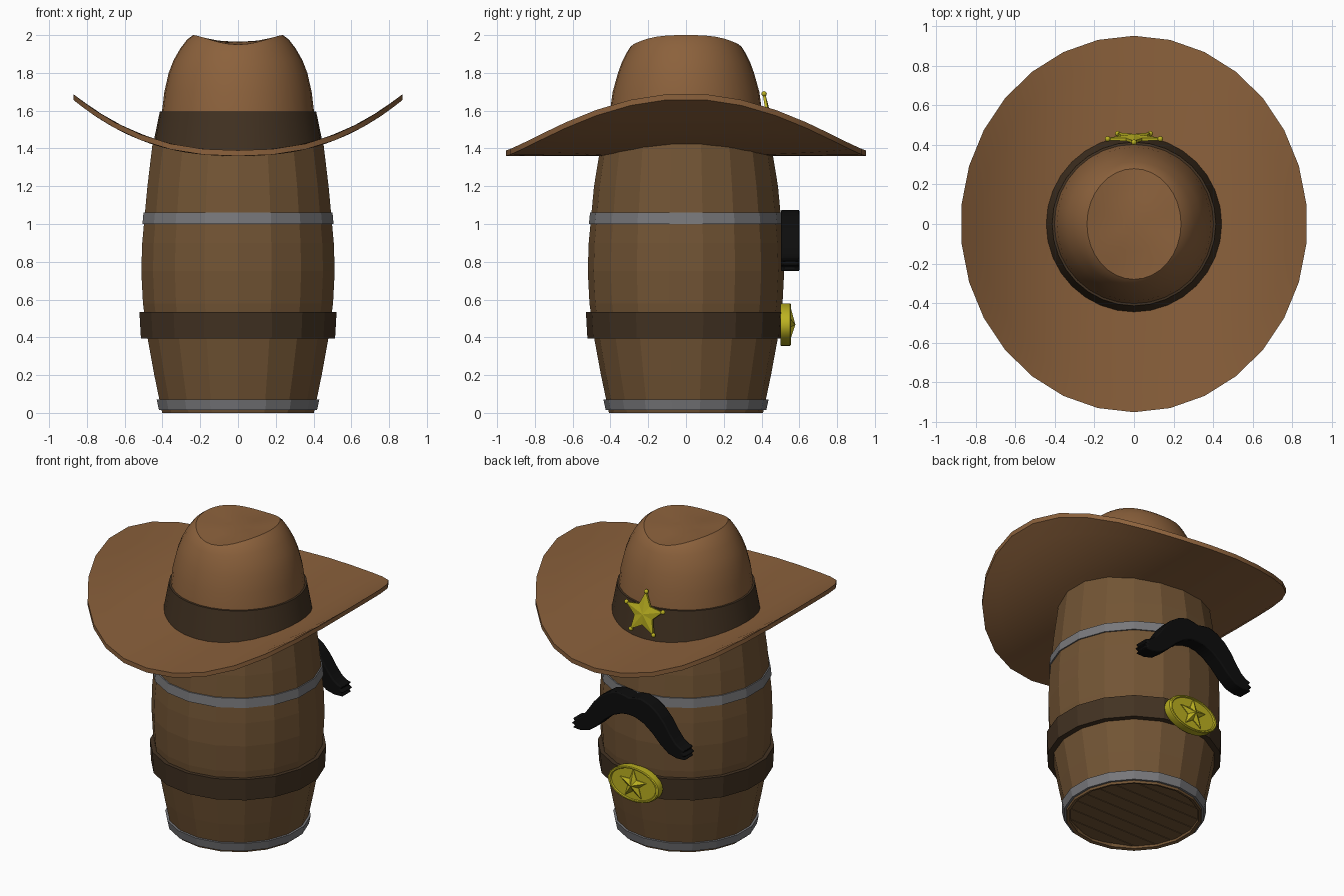
import bpy, bmesh
from math import sin, cos, pi, sqrt, radians
from mathutils import Matrix, Vector

if "Cube" in bpy.data.objects:
    bpy.data.objects.remove(bpy.data.objects["Cube"])


def material(name, rgb):
    m = bpy.data.materials.new(name)
    m.diffuse_color = (*rgb, 1)
    m.use_nodes = True
    m.node_tree.nodes["Principled BSDF"].inputs["Base Color"].default_value = m.diffuse_color
    return m


WOOD = material("wood", (0.17, 0.09, 0.035))
FELT = material("felt", (0.26, 0.12, 0.045))
LEATHER = material("leather", (0.055, 0.032, 0.016))
STEEL = material("steel", (0.19, 0.19, 0.20))
GOLD = material("gold", (0.50, 0.44, 0.015))
HAIR = material("black hair", (0.004, 0.004, 0.004))


def build(name, verts, faces, mat, smooth=None):
    bm = bmesh.new()
    vs = [bm.verts.new(v) for v in verts]
    for f in faces:
        bm.faces.new([vs[i] for i in f])
    bmesh.ops.recalc_face_normals(bm, faces=bm.faces)
    me = bpy.data.meshes.new(name)
    bm.to_mesh(me)
    bm.free()
    me.materials.append(mat)
    if smooth:
        me.shade_smooth()
        me.set_sharp_from_angle(angle=radians(smooth))
    ob = bpy.data.objects.new(name, me)
    bpy.context.collection.objects.link(ob)
    return ob


def loft(name, rings, n, mat, smooth=None, closed=False, cap_end=False):
    """rings: list of functions angle -> (x, y, z)"""
    verts = [r(-pi / 2 + 2 * pi * i / n) for r in rings for i in range(n)]
    k = len(rings)
    faces = []
    for j in range(k if closed else k - 1):
        a, b = j * n, ((j + 1) % k) * n
        faces += [(a + i, a + (i + 1) % n, b + (i + 1) % n, b + i) for i in range(n)]
    if cap_end:
        faces.append(tuple(range((k - 1) * n, k * n)))
    return build(name, verts, faces, mat, smooth)


def circle(r, z):
    return lambda a: (r * cos(a), r * sin(a), z)


def brim_z(x):
    return 1.375 + 0.30 * abs(x / 0.875) ** 2.4


# Barrel of 18 flat staves, top edge tucked into the curved brim
def barrel_top(r):
    return lambda a: (r * cos(a), r * sin(a), brim_z(r * cos(a)))


wall = [(0.385, 0.04), (0.388, 0.005), (0.408, 0.0), (0.45, 0.2), (0.487, 0.4),
        (0.511, 0.58), (0.52, 0.75), (0.515, 0.9), (0.503, 1.03), (0.487, 1.2)]
loft("barrel", [circle(r, z) for r, z in wall] + [barrel_top(0.458)], 18, WOOD, cap_end=True)

# Planks closing the bottom
N, R = 8, 0.39
for i in range(N):
    ys = (-R + 2 * R * i / N + 0.002, -R + 2 * R * (i + 1) / N - 0.002)
    v = []
    for z in (0.02, 0.045):
        for y, s in ((ys[0], -1), (ys[0], 1), (ys[1], 1), (ys[1], -1)):
            v.append((s * (sqrt(max(R * R - y * y, 0)) + 0.003), y, z))
    build("bottom_plank", v, [(0, 1, 2, 3), (4, 5, 6, 7), (0, 1, 5, 4), (1, 2, 6, 5),
                              (2, 3, 7, 6), (3, 0, 4, 7)], WOOD)


# Hoops and belt
def hoop(name, r0, z0, r1, z1, mat, t=0.03):
    loft(name, [circle(r0, z0), circle(r1, z1), circle(r1 - t, z1), circle(r0 - t, z0)],
         18, mat, closed=True)


hoop("bottom_hoop", 0.425, 0.015, 0.437, 0.07, STEEL)
hoop("top_hoop", 0.514, 1.0, 0.508, 1.06, STEEL)
hoop("belt", 0.522, 0.395, 0.53, 0.535, LEATHER, 0.06)


# Hat brim: an ellipse swept up at both sides
def brim_ring(t, dz):
    rx, ry = 0.40 + 0.477 * t, 0.40 + 0.552 * t
    return lambda a: (rx * cos(a), ry * sin(a), brim_z(rx * cos(a)) + dz)


steps = [i / 5 for i in range(6)]
loft("hat_brim", [brim_ring(t, 0.015) for t in steps] + [brim_ring(t, -0.015) for t in steps[::-1]],
     30, FELT, smooth=40, closed=True)


# Hat crown with a saddle-shaped rim and sunken top
def crown_ring(rx, ry, z, dip):
    return lambda a: (rx * cos(a), ry * sin(a), z - dip * abs(sin(a)) ** 3)


crown = [(0.43, 0.43, 1.42, 0), (0.402, 0.402, 1.6, 0), (0.39, 0.388, 1.7, 0),
         (0.367, 0.36, 1.8, 0), (0.342, 0.34, 1.865, 0.01), (0.305, 0.315, 1.93, 0.025),
         (0.268, 0.296, 1.978, 0.042), (0.238, 0.28, 2.0, 0.05), (0.19, 0.225, 1.987, 0.035),
         (0.12, 0.14, 1.972, 0.012), (0.05, 0.06, 1.967, 0.002)]
loft("hat_crown", [crown_ring(*c) for c in crown], 32, FELT, smooth=40, cap_end=True)


# Hat band, lower edge on the brim
def band_low(a):
    x, y = 0.447 * cos(a), 0.447 * sin(a)
    return (x, y, brim_z(x))


loft("hat_band", [band_low, circle(0.414, 1.595), circle(0.395, 1.597)], 32, LEATHER, smooth=35)


# Faceted five-pointed star facing +y
def star(name, R, r, edge, peak, matrix):
    pts = [((R if i % 2 == 0 else r) * sin(i * pi / 5),
            (R if i % 2 == 0 else r) * cos(i * pi / 5)) for i in range(10)]
    v = [(x, 0, z) for x, z in pts] + [(x, edge, z) for x, z in pts] + [(0, peak, 0)]
    f = [tuple(range(10))]
    for i in range(10):
        j = (i + 1) % 10
        f += [(i, j, 10 + j, 10 + i), (10 + i, 10 + j, 20)]
    build(name, [matrix @ Vector(p) for p in v], f, GOLD)


# Badge on the hat with ball tips, leaning with the band
badge = Matrix.Translation((0, 0.43, 1.55)) @ Matrix.Rotation(radians(10), 4, 'X')
star("hat_star", 0.14, 0.068, 0.014, 0.026, badge)
for i in range(5):
    a = i * 2 * pi / 5
    p = badge @ Vector((0.14 * sin(a), 0.008, 0.14 * cos(a)))
    bpy.ops.mesh.primitive_uv_sphere_add(segments=12, ring_count=8, radius=0.014, location=p)
    ball = bpy.context.object
    ball.name = "star_tip_ball"
    ball.data.materials.append(GOLD)
    ball.data.shade_smooth()


# Oval belt buckle with a raised star
def oval(s, y):
    return lambda a: (0.185 * s * cos(a), y, 0.467 + 0.113 * s * sin(a))


loft("buckle", [oval(0.98, 0.50), oval(1, 0.51), oval(1, 0.55), oval(0.96, 0.555),
                oval(0.90, 0.555), oval(0.87, 0.547)], 32, GOLD, smooth=30, cap_end=True)
star("buckle_star", 0.10, 0.042, 0.006, 0.033, Matrix.Translation((0, 0.546, 0.467)))

# Moustache: mirrored outline with three-forked tips, extruded and rounded
half = [(0.04, 1.07), (0.09, 1.075), (0.15, 1.055), (0.21, 1.015), (0.26, 0.96), (0.30, 0.90),
        (0.34, 0.85), (0.375, 0.825), (0.41, 0.815), (0.392, 0.797), (0.42, 0.782),
        (0.393, 0.772), (0.41, 0.752), (0.35, 0.75), (0.29, 0.765), (0.23, 0.81),
        (0.17, 0.87), (0.11, 0.915), (0.05, 0.94)]
line = [(0, 1.06)] + half + [(0, 0.945)] + [(-x, z) for x, z in reversed(half)]
n = len(line)
verts = [(x, y, z) for y in (0.503, 0.60) for x, z in line]
faces = [tuple(range(n)), tuple(range(n, 2 * n))]
faces += [(i, (i + 1) % n, n + (i + 1) % n, n + i) for i in range(n)]
moustache = build("moustache", verts, faces, HAIR, smooth=40)
bev = moustache.modifiers.new("round", 'BEVEL')
bev.width, bev.segments, bev.limit_method, bev.angle_limit = 0.012, 2, 'ANGLE', radians(60)
